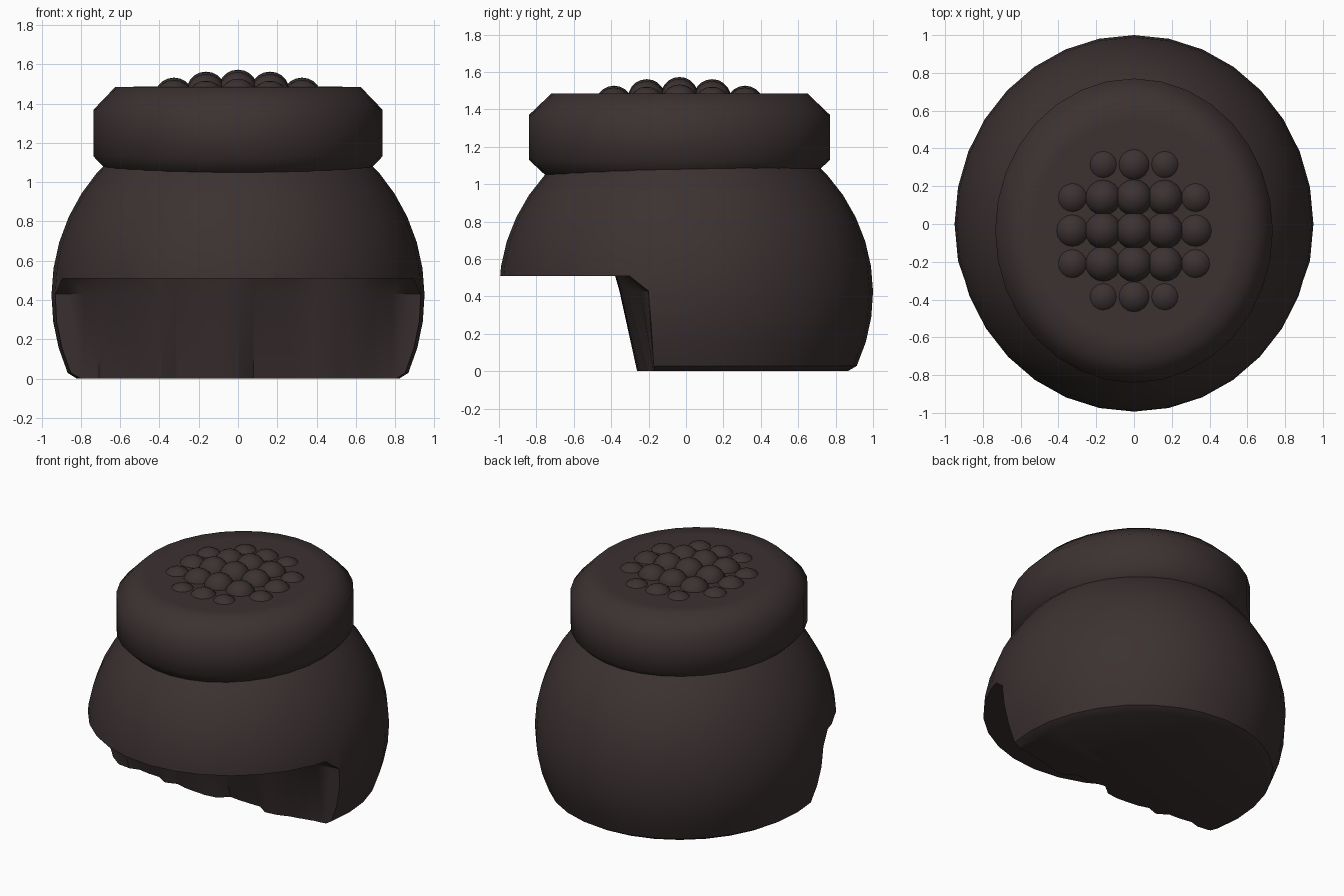
import bpy, bmesh, math, random

cube = bpy.data.objects.get("Cube")
if cube:
    bpy.data.objects.remove(cube)
random.seed(4)

hair = bpy.data.materials.new("dark brown")
hair.use_nodes = True
tone = (0.045, 0.031, 0.031, 1)
hair.diffuse_color = tone
hair.node_tree.nodes["Principled BSDF"].inputs["Base Color"].default_value = tone


def finish(bm, name):
    """Turn a bmesh into a named object in the scene."""
    bmesh.ops.recalc_face_normals(bm, faces=bm.faces)
    mesh = bpy.data.meshes.new(name)
    bm.to_mesh(mesh)
    bm.free()
    mesh.materials.append(hair)
    obj = bpy.data.objects.new(name, mesh)
    bpy.context.collection.objects.link(obj)
    return obj


def smooth(obj, angle):
    bpy.ops.object.select_all(action="DESELECT")
    obj.select_set(True)
    bpy.context.view_layer.objects.active = obj
    bpy.ops.object.shade_smooth_by_angle(angle=math.radians(angle))


def lathe(name, profile, sx, sy, cy=0, sides=32):
    """Stack elliptical rings along z and close both ends."""
    bm = bmesh.new()
    rings = []
    for r, z in profile:
        angles = [math.tau * i / sides for i in range(sides)]
        rings.append([bm.verts.new((sx * r * math.cos(a), cy + sy * r * math.sin(a), z))
                      for a in angles])
    for low, high in zip(rings, rings[1:]):
        for i in range(sides):
            j = (i + 1) % sides
            bm.faces.new((low[i], low[j], high[j], high[i]))
    bm.faces.new(rings[0][::-1])
    bm.faces.new(rings[-1])
    return finish(bm, name)


# Main rounded hair mass with a chamfered flat bottom
steps = 14
start = -0.42
profile = [(0.865, 0)]
for k in range(steps):
    t = start + (math.pi / 2 - start) * k / steps
    profile.append((math.cos(t), 0.42 + 0.96 * math.sin(t)))
body = lathe("hair_body", profile, 0.95, 1.0)

# Face opening: a cutter whose back wall is fluted into strands
bm = bmesh.new()
columns = 29
backs, fronts = [], []
for i in range(columns):
    x = -1.1 + 2.2 * i / (columns - 1)
    side = min(1, max(0, (abs(x) - 0.6) / 0.28))
    jag = random.uniform(0, 0.09) * (1 - side)
    ys = (-0.26 + 0.10 * side + jag,
          -0.36 + 0.16 * side + 0.4 * jag,
          -0.38 + 0.08 * side + 0.1 * jag)
    zs = (-0.05, 0.43, 0.51)
    backs.append([bm.verts.new((x, y, z)) for y, z in zip(ys, zs)])
    fronts.append([bm.verts.new((x, -1.3, z)) for z in zs])
for i in range(columns - 1):
    a, b, c, d = backs[i], backs[i + 1], fronts[i + 1], fronts[i]
    for k in range(2):
        bm.faces.new((a[k], b[k], b[k + 1], a[k + 1]))
        bm.faces.new((d[k], d[k + 1], c[k + 1], c[k]))
    bm.faces.new((a[0], d[0], c[0], b[0]))
    bm.faces.new((a[2], b[2], c[2], d[2]))
for i in (0, columns - 1):
    for k in range(2):
        bm.faces.new((backs[i][k], backs[i][k + 1], fronts[i][k + 1], fronts[i][k]))
bmesh.ops.triangulate(bm, faces=bm.faces)
cutter = finish(bm, "face_opening_cutter")
cutter.hide_render = True

cut = body.modifiers.new("face_opening", "BOOLEAN")
cut.operation = "DIFFERENCE"
cut.solver = "EXACT"
cut.object = cutter
bpy.context.view_layer.objects.active = body
bpy.ops.object.modifier_apply(modifier=cut.name)
bpy.data.objects.remove(cutter)
smooth(body, 35)

# Flat-topped bun with chamfered rims
CENTRE_Y = -0.035
bun = lathe("flat_top_bun",
            [(0.84, 1.01), (1, 1.13), (1, 1.37), (0.85, 1.485), (0.72, 1.486)],
            0.735, 0.805, CENTRE_Y)
smooth(bun, 60)

# Grid of small curls, lower toward the corners
bm = bmesh.new()
for i in range(-2, 3):
    for j in range(-2, 3):
        x, y = 0.163 * i, 0.175 * j
        peak = 1.573 - 0.38 * (x * x + y * y)
        made = bmesh.ops.create_uvsphere(bm, u_segments=16, v_segments=10, radius=0.1)
        bmesh.ops.translate(bm, verts=made["verts"], vec=(x, y + CENTRE_Y, peak - 0.1))
curls = finish(bm, "top_curls")
smooth(curls, 60)
